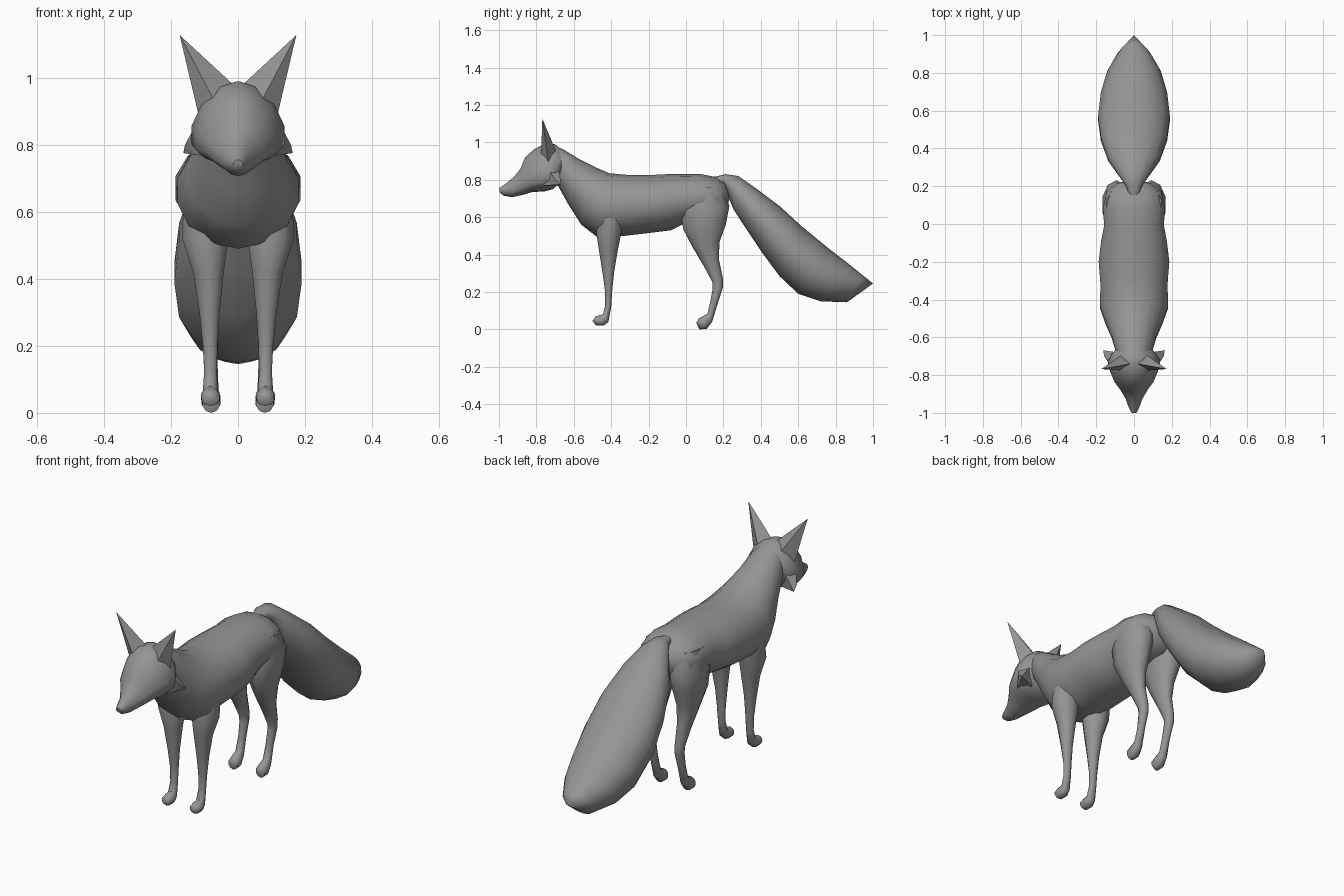
import bpy, bmesh, math
from mathutils import Vector

fur = bpy.data.materials.new("grey fur")
fur.diffuse_color = (0.3, 0.3, 0.3, 1)


def finish(name, bm, angle):
    bmesh.ops.recalc_face_normals(bm, faces=bm.faces)
    me = bpy.data.meshes.new(name)
    bm.to_mesh(me)
    bm.free()
    me.materials.append(fur)
    ob = bpy.data.objects.new(name, me)
    bpy.context.collection.objects.link(ob)
    bpy.ops.object.select_all(action='DESELECT')
    ob.select_set(True)
    bpy.context.view_layer.objects.active = ob
    bpy.ops.object.shade_smooth_by_angle(angle=math.radians(angle))
    return ob


def loft(name, rings, sides=14, tip=None, power=1.0, angle=50):
    """Skin rings of (y1, z1, y2, z2, centre x, half width, widest fraction)."""
    bm = bmesh.new()
    loops = []
    for y1, z1, y2, z2, cx, w, f in rings:
        a, b = Vector((cx, y1, z1)), Vector((cx, y2, z2))
        mid = b.lerp(a, f)
        loop = []
        for i in range(sides):
            t = math.tau * i / sides + math.pi / 2
            c, s = math.cos(t), math.sin(t)
            x = math.copysign(abs(c) ** (power if s > 0 else 1), c) * w
            p = mid + ((a - mid) * s if s > 0 else (b - mid) * -s)
            loop.append(bm.verts.new(p + Vector((x, 0, 0))))
        loops.append(loop)
    for l1, l2 in zip(loops, loops[1:]):
        for i in range(sides):
            j = (i + 1) % sides
            bm.faces.new((l1[i], l1[j], l2[j], l2[i]))
    bm.faces.new(loops[0])
    if tip:
        v = bm.verts.new(tip)
        for i in range(sides):
            bm.faces.new((loops[-1][i], loops[-1][(i + 1) % sides], v))
    else:
        bm.faces.new(loops[-1])
    return finish(name, bm, angle)


def spike(name, points, side):
    """Pointed solid around a few corner points."""
    bm = bmesh.new()
    for x, y, z in points:
        bm.verts.new((x * side, y, z))
    bmesh.ops.convex_hull(bm, input=bm.verts)
    return finish(name, bm, 50)


# torso and neck
loft("torso", [(*r, 0.5) for r in (
    (-.72, .985, -.72, .80, 0, .07),
    (-.66, .965, -.68, .76, 0, .10),
    (-.57, .91, -.63, .67, 0, .12),
    (-.48, .865, -.56, .56, 0, .155),
    (-.41, .835, -.47, .49, 0, .185),
    (-.30, .825, -.33, .50, 0, .182),
    (-.20, .825, -.20, .515, 0, .192),
    (-.10, .83, -.08, .53, 0, .178),
    (0, .83, -.02, .56, 0, .162),
    (.08, .83, .08, .58, 0, .168),
    (.16, .815, .18, .60, 0, .15),
    (.212, .78, .22, .64, 0, .09))], tip=(0, .235, .72))

# head, nose to nape
loft("head", (
    (-1, .755, -.995, .73, 0, .015, .5),
    (-.97, .775, -.975, .715, 0, .028, .5),
    (-.92, .815, -.93, .707, 0, .045, .4),
    (-.885, .86, -.87, .72, 0, .075, .35),
    (-.86, .92, -.82, .735, 0, .105, .3),
    (-.81, .965, -.76, .737, 0, .13, .28),
    (-.76, .99, -.71, .75, 0, .143, .28),
    (-.70, .99, -.69, .77, 0, .125, .35),
    (-.65, .95, -.67, .80, 0, .095, .45)), power=1.2)

# tail
loft("tail", [(*r, 0.5) for r in (
    (.13, .81, .15, .78, 0, .02),
    (.21, .83, .20, .77, 0, .045),
    (.28, .82, .255, .64, 0, .09),
    (.37, .757, .31, .555, 0, .14),
    (.50, .66, .40, .42, 0, .18),
    (.62, .55, .50, .285, 0, .195),
    (.76, .435, .60, .19, 0, .18),
    (.87, .35, .72, .15, 0, .145),
    (.945, .29, .86, .145, 0, .085))], tip=(0, 1, .245))

FRONT_LEG = (
    (-.46, .66, -.33, .66, .105, .06),
    (-.48, .52, -.345, .52, .098, .072),
    (-.465, .42, -.365, .42, .088, .048),
    (-.446, .30, -.385, .30, .085, .032),
    (-.432, .20, -.395, .20, .083, .023),
    (-.432, .125, -.40, .12, .082, .02),
    (-.445, .08, -.415, .04, .082, .024),
    (-.465, .075, -.44, .02, .082, .03),
    (-.485, .068, -.48, .02, .082, .027))
HIND_LEG = (
    (0, .76, .19, .76, .08, .07),
    (-.03, .64, .232, .66, .092, .08),
    (-.015, .535, .213, .56, .095, .07),
    (.035, .44, .18, .47, .09, .05),
    (.10, .33, .175, .38, .085, .034),
    (.142, .25, .198, .27, .083, .025),
    (.143, .22, .198, .225, .082, .023),
    (.13, .15, .17, .14, .08, .02),
    (.115, .085, .14, .04, .08, .023),
    (.09, .07, .11, .002, .08, .03),
    (.07, .06, .072, 0, .08, .027))

for label, s in (("left", 1), ("right", -1)):
    # legs with paws
    for part, rings, tip in (("front_leg", FRONT_LEG, (.082, -.50, .045)),
                             ("hind_leg", HIND_LEG, (.08, .055, .035))):
        loft(f"{part}_{label}",
             [(a, b, c, d, x * s, w, .5) for a, b, c, d, x, w in rings],
             sides=10, tip=(tip[0] * s, tip[1], tip[2]))
    # ears and cheek tufts
    spike(f"ear_{label}", ((.02, -.74, .985), (.118, -.735, .89), (.07, -.775, .93),
                           (.06, -.69, .94), (.174, -.768, 1.127)), s)
    spike(f"cheek_{label}", ((.09, -.80, .765), (.115, -.75, .88), (.07, -.70, .765),
                             (.09, -.68, .87), (.163, -.668, .775), (.158, -.70, .80)), s)
